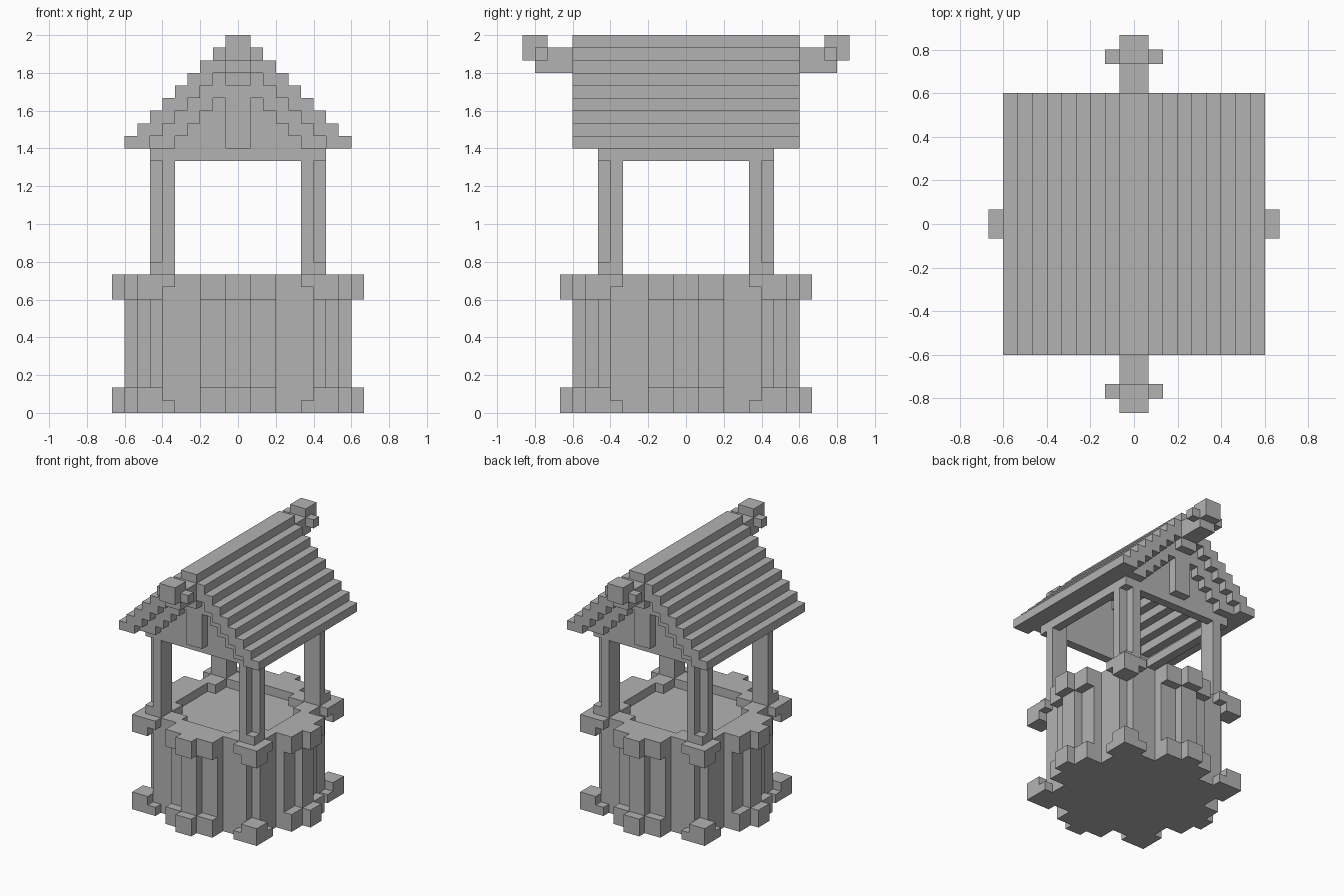
import bpy
import bmesh

U = 1 / 15          # size of one block
cube = bpy.data.objects.get("Cube")
if cube:
    bpy.data.objects.remove(cube)

stone = bpy.data.materials.new("plain grey")
stone.use_nodes = True
GREY = (0.45, 0.45, 0.45, 1)
stone.diffuse_color = GREY
stone.node_tree.nodes["Principled BSDF"].inputs["Base Color"].default_value = GREY

AXES = [(0, 1, 2), (1, 2, 0), (2, 0, 1)]


def blocks(name, z0, z1, filled):
    """Skin of all unit blocks for which filled(|x|, |y|, z) holds at the block centre."""
    cells = {(x, y, z) for x in range(-14, 14) for y in range(-14, 14) for z in range(z0, z1)
             if filled(abs(x + .5), abs(y + .5), z)}
    bm = bmesh.new()
    verts = {}

    def vert(p):
        if p not in verts:
            verts[p] = bm.verts.new([c * U for c in p])
        return verts[p]

    for cell in cells:
        for n, u, v in AXES:
            for side in (0, 1):
                near = list(cell)
                near[n] += 2 * side - 1
                if tuple(near) in cells:
                    continue
                ring = []
                for du, dv in ((0, 0), (1, 0), (1, 1), (0, 1)):
                    p = list(cell)
                    p[n] += side
                    p[u] += du
                    p[v] += dv
                    ring.append(vert(tuple(p)))
                bm.faces.new(ring if side else ring[::-1])
    bmesh.ops.dissolve_limit(bm, angle_limit=0.02, verts=bm.verts[:], edges=bm.edges[:])
    mesh = bpy.data.meshes.new(name)
    bm.to_mesh(mesh)
    bm.free()
    mesh.materials.append(stone)
    obj = bpy.data.objects.new(name, mesh)
    bpy.context.collection.objects.link(obj)
    return obj


def within(a, b, steps):
    """Eightfold stepped round plan: steps are (half width, reach)."""
    lo, hi = min(a, b), max(a, b)
    return any(lo < t and hi < r for t, r in steps)


WALL = [(1, 9), (3, 8), (6, 7)]
RING = [(1, 10), (3, 9), (6, 7)]


def ring_plan(a, b, corner):
    in_corner = corner < min(a, b) and max(a, b) < 8
    return within(a, b, RING) or in_corner


# Well: footing, wall, rim and the surface inside
blocks("footing", 0, 2, lambda a, b, z: ring_plan(a, b, 5 if z == 0 else 6))
blocks("well_wall", 2, 9, lambda a, b, z: within(a, b, WALL))
opening = [(5, 5), (3, 6)]
blocks("rim", 9, 11, lambda a, b, z: ring_plan(a, b, 5 if z == 10 else 6)
       and not within(a, b, opening))
blocks("water", 9, 10, lambda a, b, z: within(a, b, opening))


# Corner posts with a notched outer edge, full at foot and head
def post(a, b, z):
    square = 5 < min(a, b) and max(a, b) < 7
    return square and (z in (11, 20) or min(a, b) < 6)


blocks("posts", 11, 21, post)
blocks("top_frame", 20, 21, lambda a, b, z: 6 < max(a, b) < 7)

# Roof: each course sits one block further in than the one below
blocks("roof", 21, 30, lambda a, b, z: b < 9 and 28 - z < a < 30 - z)

# Gables with stepped trim and a centre plank
blocks("gables", 21, 28, lambda a, b, z: 6 < b < 7 and a < 28 - z)
blocks("gable_trim", 21, 27, lambda a, b, z: 7 < b < 8 and 26 - z < a < 28 - z)
blocks("gable_planks", 21, 26, lambda a, b, z: 7 < b < 8 and a < 1)
blocks("ridge_brackets", 26, 27, lambda a, b, z: 7 < b < 9 and a < 1)

# Ridge ends: beam, raised block and side pegs
blocks("ridge_beams", 27, 29, lambda a, b, z: 7 < b < 12 and a < 1)
blocks("ridge_caps", 28, 30, lambda a, b, z: 11 < b < 13 and a < 1)
blocks("ridge_pegs", 28, 29, lambda a, b, z: 11 < b < 12 and 1 < a < 2)
